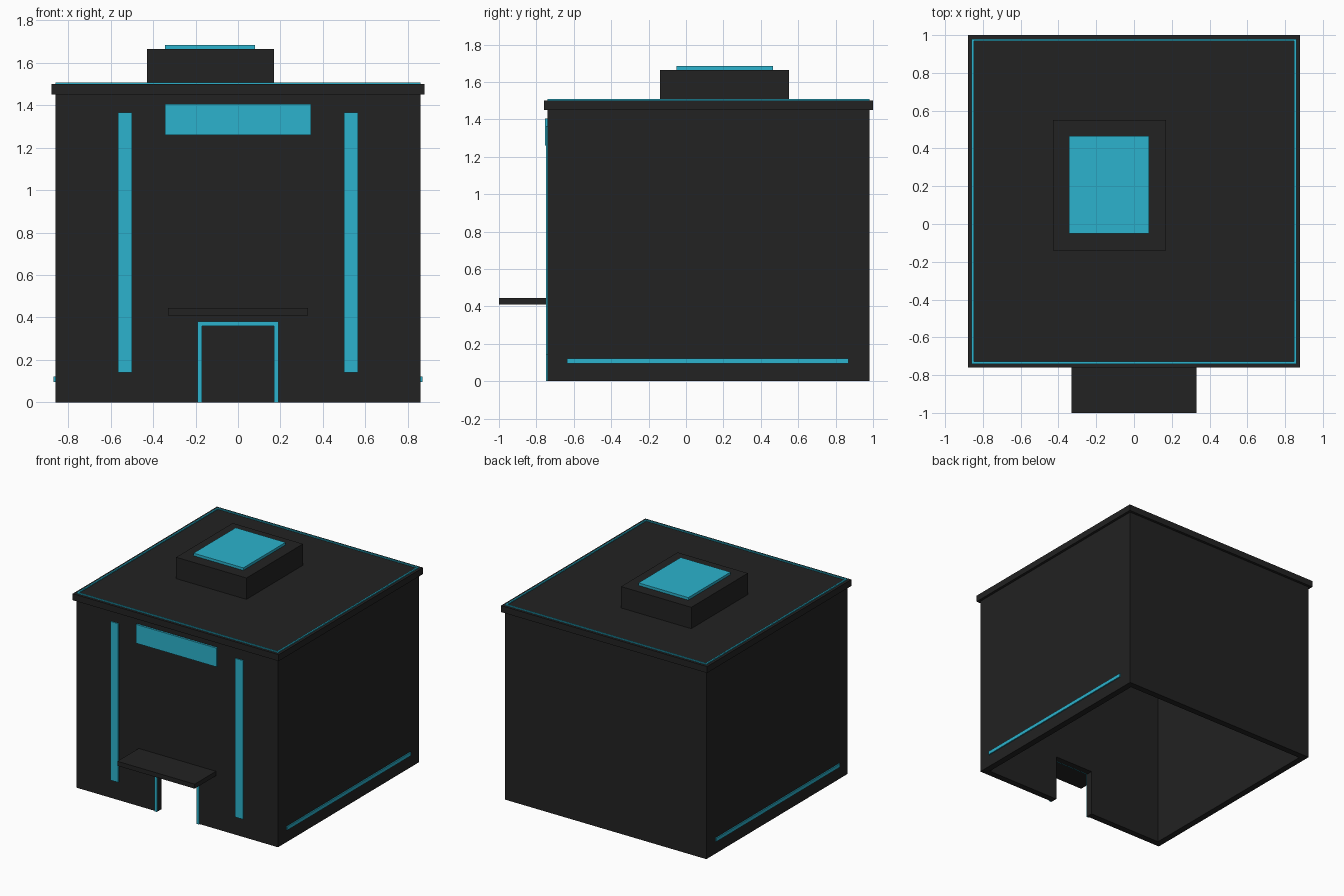
import bpy, bmesh
from mathutils import Vector

if "Cube" in bpy.data.objects:
    bpy.data.objects.remove(bpy.data.objects["Cube"])


def material(name, rgb):
    m = bpy.data.materials.new(name)
    m.diffuse_color = (*rgb, 1)
    m.use_nodes = True
    m.node_tree.nodes["Principled BSDF"].inputs["Base Color"].default_value = m.diffuse_color
    return m


DARK = material("charcoal", (0.016, 0.016, 0.016))
CYAN = material("cyan", (0.025, 0.45, 0.61))


def prism(name, points, direction, mat):
    """Extrude a flat outline along a direction into a closed solid."""
    bm = bmesh.new()
    face = bm.faces.new([bm.verts.new(p) for p in points])
    ext = bmesh.ops.extrude_face_region(bm, geom=[face], use_keep_orig=True)
    verts = [g for g in ext["geom"] if isinstance(g, bmesh.types.BMVert)]
    bmesh.ops.translate(bm, verts=verts, vec=Vector(direction))
    bmesh.ops.recalc_face_normals(bm, faces=bm.faces)
    me = bpy.data.meshes.new(name)
    bm.to_mesh(me)
    bm.free()
    me.materials.append(mat)
    ob = bpy.data.objects.new(name, me)
    bpy.context.collection.objects.link(ob)
    return ob


def box(name, x, y, z, mat):
    pts = [(x[0], y[0], z[0]), (x[1], y[0], z[0]), (x[1], y[1], z[0]), (x[0], y[1], z[0])]
    return prism(name, pts, (0, 0, z[1] - z[0]), mat)


W, F, B, T, H = 0.86, -0.74, 0.98, 0.05, 1.45   # half width, front, back, wall thickness, height

# Hollow shell, open underneath: front wall with doorway, then side and back walls
door_x, door_z = 0.17, 0.36
front = [(-W, 0), (-door_x, 0), (-door_x, door_z), (door_x, door_z),
         (door_x, 0), (W, 0), (W, H), (-W, H)]
prism("front_wall", [(x, F, z) for x, z in front], (0, T, 0), DARK)
plan = [(-W, F + T), (-W, B), (W, B), (W, F + T), (W - T, F + T),
        (W - T, B - T), (-W + T, B - T), (-W + T, F + T)]
prism("side_and_back_walls", [(x, y, 0) for x, y in plan], (0, 0, H), DARK)

# Roof slab, rooftop unit and its light panel
box("roof_slab", (-0.88, 0.88), (-0.76, 1.0), (H, 1.5), DARK)
box("roof_unit", (-0.43, 0.17), (-0.14, 0.55), (1.5, 1.665), DARK)
box("roof_unit_panel", (-0.345, 0.08), (-0.05, 0.465), (1.665, 1.685), CYAN)

# Glowing trim around the roof edge
t, z = 0.012, (1.5, 1.508)
for name, y in (("front", (F, F + t)), ("back", (B - t, B))):
    box("roof_trim_" + name, (-W, W), y, z, CYAN)
for name, x in (("left", (-W, -W + t)), ("right", (W - t, W))):
    box("roof_trim_" + name, x, (F + t, B - t), z, CYAN)

# Canopy over the doorway
box("canopy", (-0.33, 0.33), (-1.0, F), (0.41, 0.445), DARK)

# Door frame
o, oz = 0.19, 0.38
frame = [(-o, 0), (-o, oz), (o, oz), (o, 0), (door_x, 0),
         (door_x, door_z), (-door_x, door_z), (-door_x, 0)]
prism("door_frame", [(x, F, z) for x, z in frame], (0, -0.008, 0), CYAN)

# Sign plate and paired light strips
box("sign_plate", (-0.343, 0.343), (F - 0.015, F), (1.26, 1.405), CYAN)
for name, s in (("left", -1), ("right", 1)):
    box("front_strip_" + name, sorted((s * 0.50, s * 0.565)), (F - 0.008, F), (0.14, 1.365), CYAN)
    box("side_strip_" + name, sorted((s * W, s * (W + 0.009))), (-0.635, 0.87), (0.095, 0.122), CYAN)
